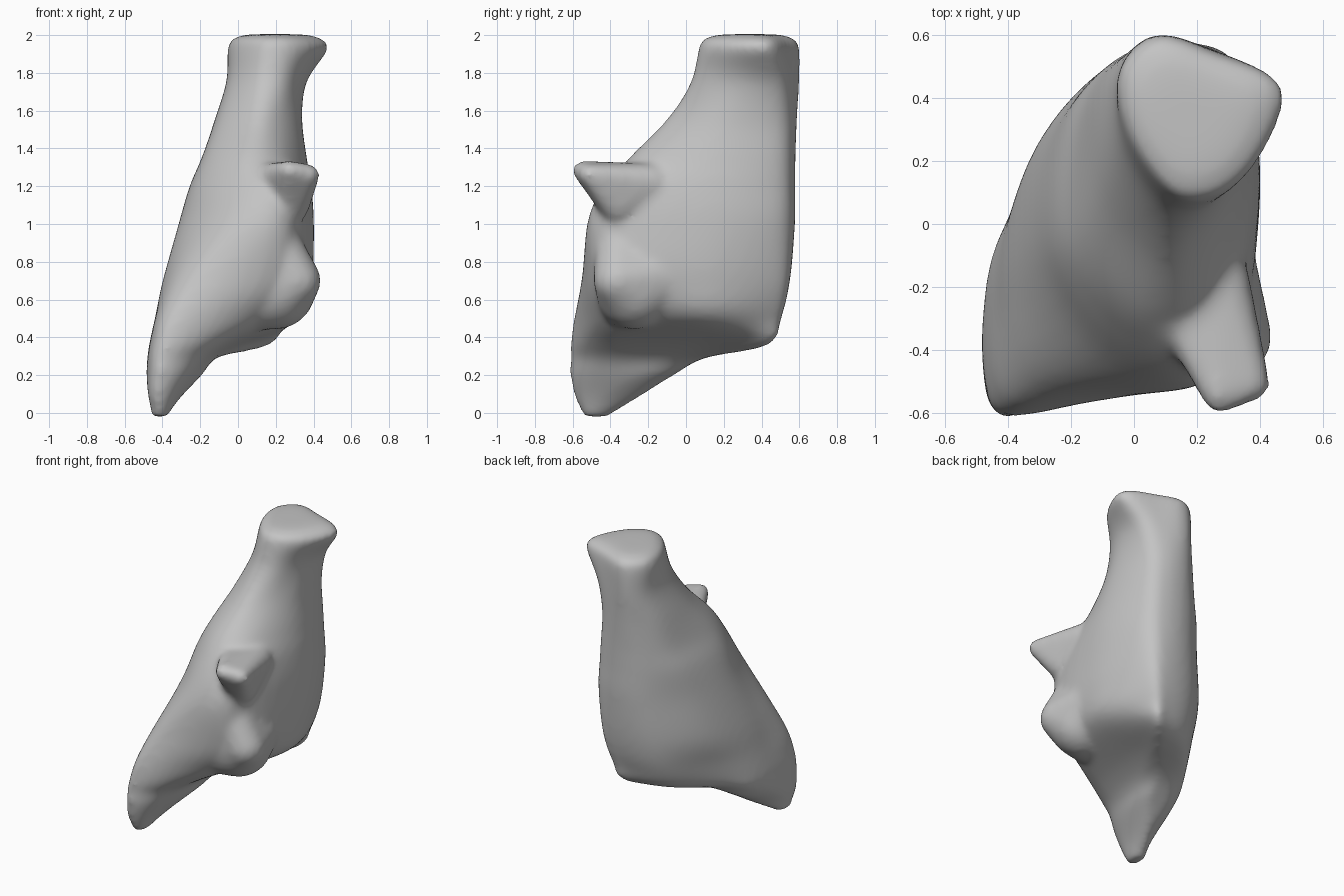
import bpy, bmesh
from math import cos, sin, pi
from mathutils import Vector

if "Cube" in bpy.data.objects:
    bpy.data.objects.remove(bpy.data.objects["Cube"], do_unlink=True)

grey = bpy.data.materials.new("plain grey")
grey.use_nodes = True
grey.diffuse_color = (0.55, 0.55, 0.55, 1)
grey.node_tree.nodes["Principled BSDF"].inputs["Base Color"].default_value = grey.diffuse_color

bm = bmesh.new()
rings = []


def spline(a, b, c, d, t):
    """Catmull-Rom point between b and c."""
    return 0.5 * (2 * b + (c - a) * t + (2 * a - 5 * b + 4 * c - d) * t ** 2
                  + (3 * b - a - 3 * c + d) * t ** 3)


def ring(z, *outline):
    """Eight outline points, counter-clockwise from the back right corner."""
    rings.append([Vector((x, y, z)) for x, y in outline])


def scaled_ring(source, z, factor):
    middle = sum(source, Vector()) / len(source)
    points = [middle.lerp(p, factor) for p in source]
    return [Vector((p.x, p.y, z)) for p in points]


def refine_loop(points, steps=6):
    n = len(points)
    return [spline(points[i - 1], points[i], points[(i + 1) % n], points[(i + 2) % n], s / steps)
            for i in range(n) for s in range(steps)]


def refine_stack(stack, steps=6):
    result, last = [], len(stack) - 1
    for i in range(last):
        four = [stack[max(0, min(last, i + k))] for k in (-1, 0, 1, 2)]
        for s in range(steps):
            result.append([spline(*column, s / steps) for column in zip(*four)])
    return result + [stack[-1]]


def loft(stack):
    loops = [[bm.verts.new(p) for p in loop] for loop in stack]
    n = len(loops[0])
    for low, high in zip(loops, loops[1:]):
        for i in range(n):
            j = (i + 1) % n
            bm.faces.new((low[i], low[j], high[j], high[i]))
    bm.faces.new(loops[0][::-1])
    bm.faces.new(loops[-1])


def rounded_hull(*balls):
    """Convex skin around balls given as (x, y, z, radius)."""
    part = bmesh.new()
    for x, y, z, r in balls:
        made = bmesh.ops.create_icosphere(part, subdivisions=3, radius=r)
        bmesh.ops.translate(part, verts=made["verts"], vec=(x, y, z))
    hull = bmesh.ops.convex_hull(part, input=part.verts)
    loose = set(hull["geom_interior"]) | set(hull["geom_unused"])
    bmesh.ops.delete(part, geom=[g for g in loose if isinstance(g, bmesh.types.BMVert)],
                     context="VERTS")
    copies = {v: bm.verts.new(v.co) for v in part.verts}
    for f in part.faces:
        bm.faces.new([copies[v] for v in f.verts])
    part.free()


# Pointed lower toe
ring(-.02, *[(-.42 + .05 * cos(a), -.48 + .07 * sin(a)) for a in
             [pi / 3 + k * pi / 4 for k in range(8)]])
ring(.08, (-.31, -.29), (-.34, -.25), (-.39, -.28), (-.445, -.36),
     (-.475, -.46), (-.45, -.58), (-.36, -.56), (-.31, -.43))
ring(.2, (-.2, -.11), (-.26, -.08), (-.36, -.07), (-.45, -.2),
     (-.485, -.38), (-.44, -.605), (-.28, -.54), (-.2, -.28))
ring(.29, (-.12, .07), (-.16, .1), (-.27, .08), (-.435, -.06),
     (-.48, -.34), (-.43, -.605), (-.2, -.49), (-.12, -.1))
# Broad wedge-shaped body with an undercut lower lip
ring(.36, (.17, .41), (.08, .42), (-.16, .32), (-.41, 0),
     (-.47, -.3), (-.41, -.605), (-.1, -.46), (.03, .1))
ring(.5, (.25, .45), (.14, .5), (-.13, .42), (-.375, .08),
     (-.44, -.25), (-.36, -.585), (.1, -.44), (.32, .05))
ring(.7, (.31, .47), (.18, .55), (-.1, .485), (-.335, .2),
     (-.395, -.2), (-.25, -.535), (.26, -.45), (.39, .06))
ring(1, (.34, .48), (.18, .575), (-.06, .52), (-.27, .26),
     (-.3, -.12), (-.08, -.465), (.27, -.47), (.4, .08))
ring(1.2, (.33, .48), (.18, .575), (-.04, .535), (-.22, .32),
     (-.24, -.08), (-.03, -.37), (.25, -.4), (.385, .1))
ring(1.35, (.32, .48), (.18, .575), (-.02, .545), (-.165, .36),
     (-.175, -.04), (.03, -.29), (.23, -.22), (.36, .13))
# Upright neck and flared top
ring(1.55, (.31, .48), (.19, .575), (.02, .57), (-.11, .42),
     (-.1, .11), (.08, -.1), (.23, -.03), (.335, .19))
ring(1.75, (.35, .48), (.21, .57), (.05, .595), (-.05, .48),
     (-.045, .24), (.1, .04), (.25, .06), (.345, .25))
ring(1.92, (.47, .44), (.25, .55), (.07, .6), (-.05, .48),
     (-.02, .27), (.12, .085), (.27, .085), (.405, .22))
top = rings[-1]
rings += [scaled_ring(top, 1.975, .92), scaled_ring(top, 2, .65), scaled_ring(top, 2.005, .3)]
loft(refine_stack([refine_loop(r) for r in rings]))

# Small horn on a broad base
rounded_hull((.27, -.555, 1.285, .05), (.38, -.51, 1.26, .055),
             (.14, -.27, 1.24, .08), (.27, -.18, 1.22, .1), (.28, -.36, 1.1, .1))
# Rounded knob on the front right
rounded_hull((.2, -.27, .65, .21), (.31, -.36, .7, .13), (.12, -.3, .61, .17),
             (.22, -.13, .72, .17), (.2, -.35, .9, .13))

bmesh.ops.recalc_face_normals(bm, faces=bm.faces)
mesh = bpy.data.meshes.new("body")
bm.to_mesh(mesh)
bm.free()
mesh.materials.append(grey)
body = bpy.data.objects.new("body", mesh)
bpy.context.scene.collection.objects.link(body)

# Blend the parts into one smooth skin
remesh = body.modifiers.new("blend", "REMESH")
remesh.mode = "VOXEL"
remesh.voxel_size = .018
remesh.use_smooth_shade = True
soften = body.modifiers.new("soften", "SMOOTH")
soften.factor = .5
soften.iterations = 20
